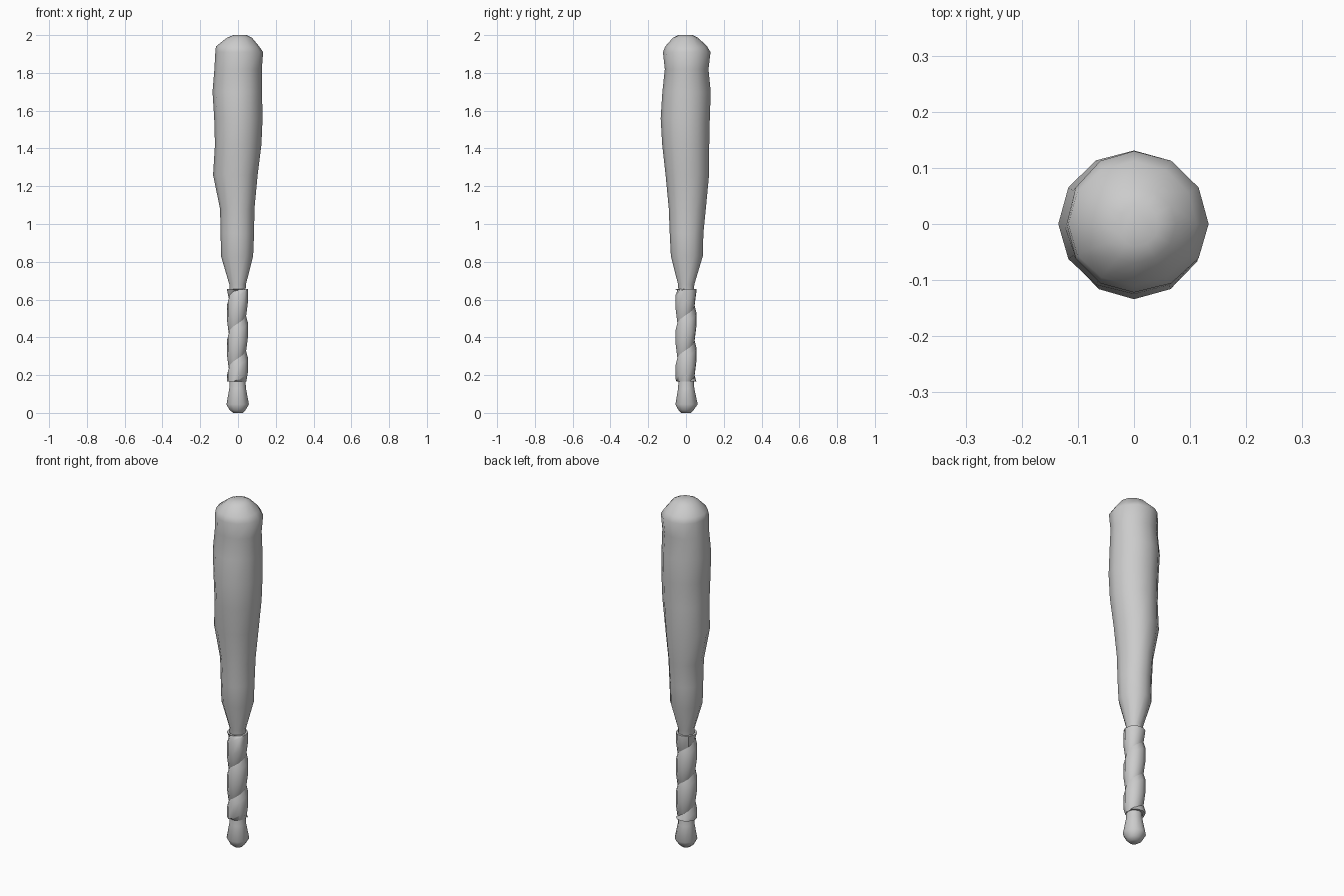
import bpy, bmesh
from math import sin, cos, pi, tau

if "Cube" in bpy.data.objects:
    bpy.data.objects.remove(bpy.data.objects["Cube"])

SIDES = 12


def finish(name, bm, angle):
    bmesh.ops.remove_doubles(bm, verts=bm.verts, dist=0.0005)
    bmesh.ops.recalc_face_normals(bm, faces=bm.faces)
    mesh = bpy.data.meshes.new(name)
    bm.to_mesh(mesh)
    bm.free()
    obj = bpy.data.objects.new(name, mesh)
    bpy.context.collection.objects.link(obj)
    bpy.ops.object.select_all(action='DESELECT')
    obj.select_set(True)
    bpy.context.view_layer.objects.active = obj
    bpy.ops.object.shade_smooth_by_angle(angle=angle)
    return obj


def bridge(bm, a, b, closed=True):
    n = len(a)
    for i in range(n if closed else n - 1):
        j = (i + 1) % n
        bm.faces.new((a[i], a[j], b[j], b[i]))


def lopsided_loft(name, rings):
    # each ring: z, then reach towards -x, +x, -y, +y
    bm = bmesh.new()
    loops = []
    for z, left, right, front, back in rings:
        loop = []
        for i in range(SIDES):
            c, s = cos(tau * i / SIDES), sin(tau * i / SIDES)
            loop.append(bm.verts.new((c * (right if c > 0 else left),
                                      s * (back if s > 0 else front), z)))
        loops.append(loop)
    for a, b in zip(loops, loops[1:]):
        bridge(bm, a, b)
    bm.faces.new(loops[0][::-1])
    bm.faces.new(loops[-1])
    return finish(name, bm, pi / 3)


# Carved wooden club: knob, thin handle and uneven barrel
lopsided_loft("club_body", [
    (0.00, .025, .025, .025, .025),
    (0.015, .045, .040, .040, .040),
    (0.045, .061, .058, .056, .062),
    (0.13, .046, .042, .042, .044),
    (0.20, .042, .038, .038, .040),
    (0.60, .042, .038, .038, .040),
    (0.68, .046, .042, .042, .044),
    (0.83, .090, .080, .080, .089),
    (0.95, .092, .085, .086, .092),
    (1.08, .095, .087, .091, .105),
    (1.26, .132, .104, .108, .122),
    (1.42, .122, .124, .126, .123),
    (1.56, .126, .130, .134, .126),
    (1.70, .135, .127, .125, .131),
    (1.82, .125, .126, .112, .119),
    (1.91, .120, .133, .122, .130),
    (1.94, .117, .112, .110, .112),
    (1.985, .060, .075, .070, .065),
    (2.00, .025, .045, .040, .035),
])


# Helical grip strip wound round the handle, trimmed level at both ends
def grip_wrap():
    bm = bmesh.new()
    pitch, low, high, steps = 0.185, 0.165, 0.655, 10
    profile = [(-0.015, .040), (0.00, .047), (0.07, .056), (0.145, .056), (0.19, .044)]
    start = low - pitch
    turns = int((high - start) / pitch) + 1
    rows = []
    for k in range(turns * steps + 1):
        a = tau * k / steps + 0.5
        row = []
        for dz, r in profile:
            z = start + pitch * k / steps + dz
            z = min(max(z, low), high)
            row.append(bm.verts.new((r * cos(a) - 0.003, r * sin(a), z)))
        rows.append(row)
    for a, b in zip(rows, rows[1:]):
        bridge(bm, a, b, closed=False)
    return finish("grip_wrap", bm, pi / 4)


grip_wrap()
